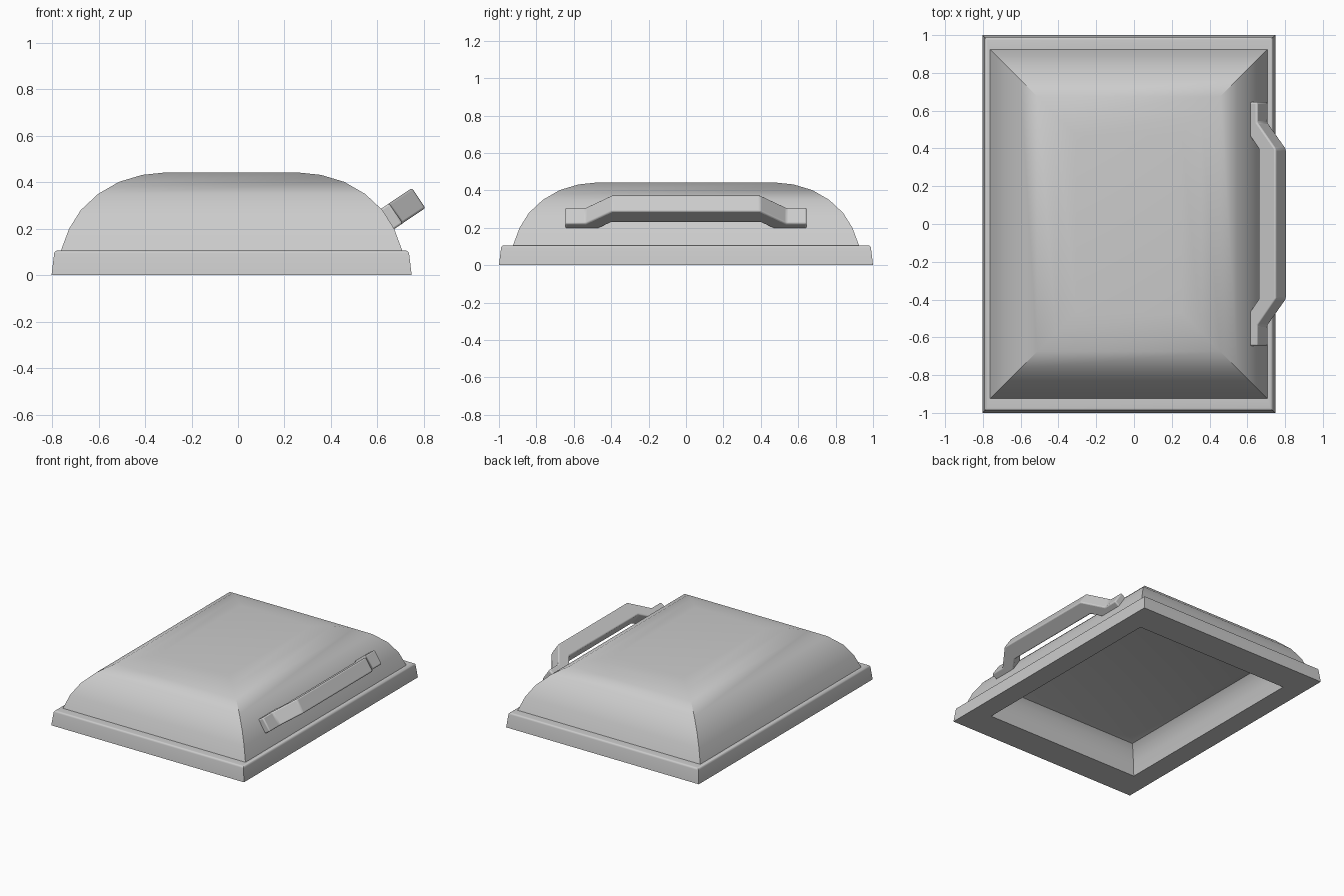
import bpy, bmesh, math
from mathutils import Vector

if "Cube" in bpy.data.objects:
    bpy.data.objects.remove(bpy.data.objects["Cube"])

CX = -0.0275  # centre of the rectangular body


def finish(name, bm, bevel=0):
    me = bpy.data.meshes.new(name)
    bm.to_mesh(me)
    bm.free()
    ob = bpy.data.objects.new(name, me)
    bpy.context.collection.objects.link(ob)
    if bevel:
        m = ob.modifiers.new("bevel", 'BEVEL')
        m.width, m.segments = bevel, 3
    bpy.ops.object.select_all(action='DESELECT')
    ob.select_set(True)
    bpy.context.view_layer.objects.active = ob
    bpy.ops.object.shade_smooth_by_angle(angle=math.radians(30))
    return ob


def loft(name, rings, cap=False, flip=False):
    """Stack rectangles given as (half x, half y, z)."""
    bm = bmesh.new()
    loops = [[bm.verts.new((CX + sx * hx, sy * hy, z))
              for sx, sy in ((-1, -1), (1, -1), (1, 1), (-1, 1))]
             for hx, hy, z in rings]
    for a, b in zip(loops, loops[1:]):
        for i in range(4):
            j = (i + 1) % 4
            bm.faces.new((a[i], a[j], b[j], b[i]))
    if cap:
        bm.faces.new(loops[-1])
    if flip:
        bmesh.ops.reverse_faces(bm, faces=bm.faces)
    return finish(name, bm)


def inset(hx, hy, profile):
    return [(hx - d, hy - d, z) for d, z in profile]


# Base frame: underside lip, sloped side and rounded top edge
round_edge = [(0.026 - 0.015 * math.cos(a), 0.091 + 0.015 * math.sin(a))
              for a in (math.radians(8 + 82 * i / 4) for i in range(5))]
loft("rim", [(0.627, 0.782, 0)]
     + inset(0.7755, 1.0, [(0, 0)] + round_edge)
     + [(0.735, 0.925, 0.106)])

# Domed cover with mitred corners
loft("dome", inset(0.735, 0.925, [
    (0, 0.106), (0.035, 0.2), (0.085, 0.28), (0.16, 0.35),
    (0.25, 0.402), (0.35, 0.432), (0.455, 0.443)]), cap=True)

# Shallow hollow underside
loft("lining", inset(0.627, 0.782, [
    (0, 0), (0.02, 0.085), (0.045, 0.15), (0.08, 0.188),
    (0.12, 0.2)]), cap=True, flip=True)

# Tilted handle: outline in (length, stand-off), extruded across its width
half = [(0.397, 0.164), (0.537, 0.046), (0.645, 0.046),
        (0.645, -0.055), (0.53, -0.055), (0.397, 0.055)]
outline = half + [(-y, s) for y, s in reversed(half)]
base = Vector((0.642, 0, 0.241))
out = Vector((0.83, 0, 0.557))
across = Vector((-0.557, 0, 0.83))
bm = bmesh.new()
lower = [bm.verts.new(base + out * s - across * 0.052 + Vector((0, y, 0)))
         for y, s in outline]
face = bm.faces.new(lower)
top = bmesh.ops.extrude_face_region(bm, geom=[face])["geom"]
bmesh.ops.translate(bm, vec=across * 0.104,
                    verts=[v for v in top if isinstance(v, bmesh.types.BMVert)])
bmesh.ops.recalc_face_normals(bm, faces=bm.faces)
finish("handle", bm, bevel=0.009)
